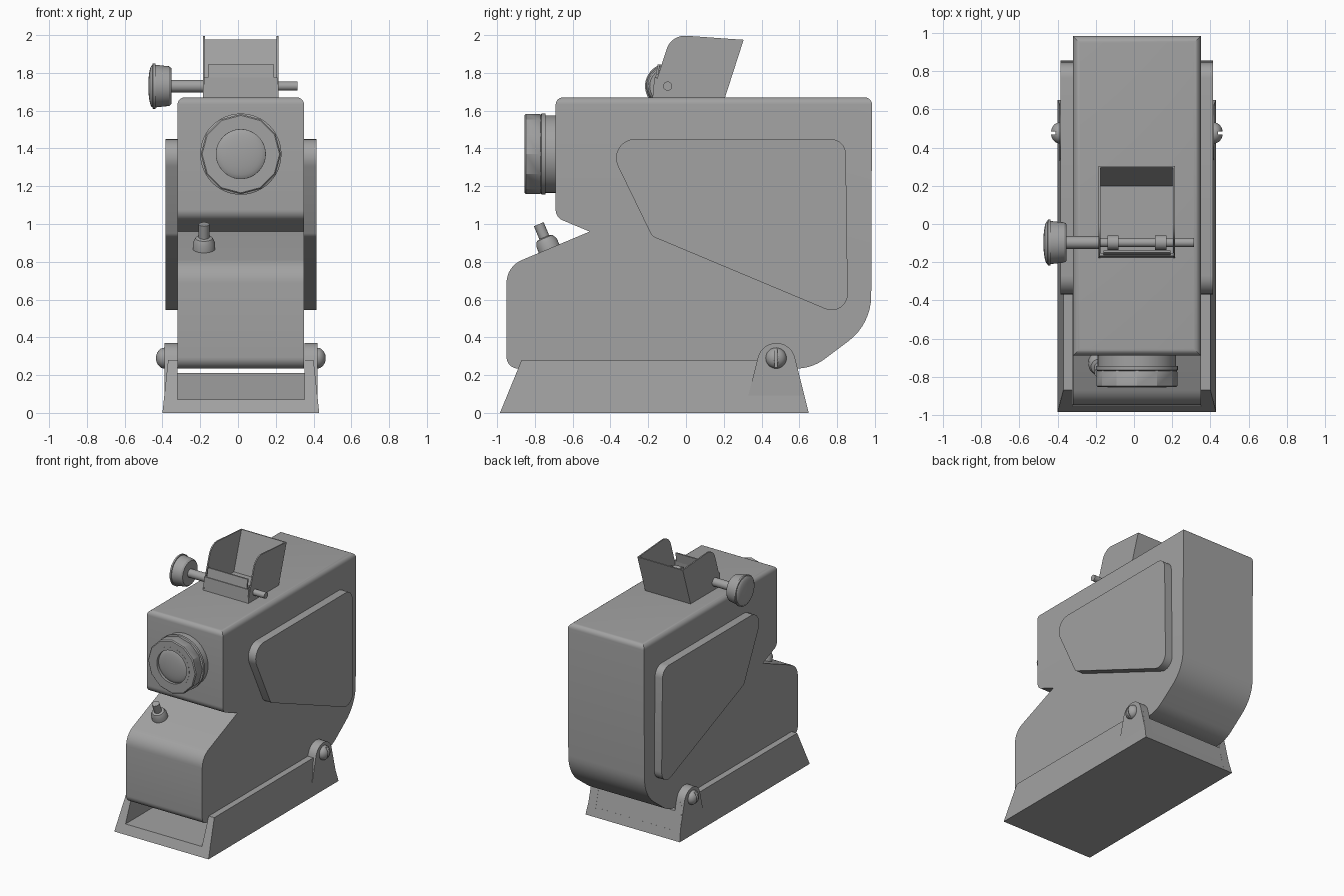
import bpy, bmesh, math
from mathutils import Vector

cube = bpy.data.objects.get("Cube")
if cube:
    bpy.data.objects.remove(cube, do_unlink=True)

CX = 0.015  # symmetry plane of the housing

grey = bpy.data.materials.new("mid grey")
grey.use_nodes = True
grey.diffuse_color = (0.36, 0.36, 0.36, 1)
grey.node_tree.nodes["Principled BSDF"].inputs["Base Color"].default_value = (0.36, 0.36, 0.36, 1)


def finish(name, bm, loc=(0, 0, 0)):
    """Turn a bmesh into a shaded object, shifted onto the symmetry plane."""
    bmesh.ops.remove_doubles(bm, verts=bm.verts, dist=1e-5)
    bmesh.ops.recalc_face_normals(bm, faces=bm.faces)
    me = bpy.data.meshes.new(name)
    bm.to_mesh(me)
    bm.free()
    me.materials.append(grey)
    me.shade_smooth()
    me.set_sharp_from_angle(angle=math.radians(28))
    ob = bpy.data.objects.new(name, me)
    ob.location = Vector(loc) + Vector((CX, 0, 0))
    bpy.context.collection.objects.link(ob)
    return ob


def rounded(corners, steps=8):
    """Outline from (y, z, radius) corners, each filleted with an arc."""
    out = []
    n = len(corners)
    for i, c in enumerate(corners):
        p = Vector(c[:2])
        r = c[2] if len(c) > 2 else 0
        if r == 0:
            out.append(p)
            continue
        a = (Vector(corners[i - 1][:2]) - p).normalized()
        b = (Vector(corners[(i + 1) % n][:2]) - p).normalized()
        half = a.angle(b) / 2
        centre = p + (a + b).normalized() * r / math.sin(half)
        start = p + a * r / math.tan(half) - centre
        end = p + b * r / math.tan(half) - centre
        turn = math.pi - 2 * half
        for k in range(steps + 1):
            t = k / steps
            out.append(centre + (start * math.sin((1 - t) * turn) + end * math.sin(t * turn)) / math.sin(turn))
    return out


def prism(corners, x0, x1):
    """Side outline extruded across x."""
    bm = bmesh.new()
    pts = rounded(corners)
    rings = [[bm.verts.new((x, p.x, p.y)) for p in pts] for x in (x0, x1)]
    bm.faces.new(rings[0])
    bm.faces.new(rings[1])
    for i in range(len(pts)):
        j = (i + 1) % len(pts)
        bm.faces.new((rings[0][i], rings[0][j], rings[1][j], rings[1][i]))
    return bm


def lathe(name, profile, loc, axis, sides=40):
    """Revolve (height, radius) points about an axis."""
    bm = bmesh.new()
    q = Vector(axis).to_track_quat('Z', 'Y')
    rings = []
    for h, r in profile:
        ring = []
        for k in range(sides):
            a = 2 * math.pi * k / sides
            ring.append(bm.verts.new(q @ Vector((r * math.cos(a), r * math.sin(a), h))))
        rings.append(ring)
    for lo, hi in zip(rings, rings[1:]):
        for k in range(sides):
            m = (k + 1) % sides
            bm.faces.new((lo[k], lo[m], hi[m], hi[k]))
    return finish(name, bm, loc)


def dome(base, height, radius, steps=8):
    return [(base + height * math.sin(t * math.pi / 2 / steps),
             radius * math.cos(t * math.pi / 2 / steps)) for t in range(steps + 1)]


def rod(name, x0, x1, r, y, z):
    lathe(name, [(0, 0), (0, r), (x1 - x0, r), (x1 - x0, 0)], (x0, y, z), (1, 0, 0), 24)


# Housing, with the four top edges rounded over
bm = prism([(-0.69, 1.67), (-0.69, 1.035, 0.06), (-0.51, 0.96), (-0.95, 0.775, 0.13),
            (-0.95, 0.235, 0.06), (0.667, 0.235, 0.25), (0.98, 0.47, 0.3),
            (0.985, 1.67)], -0.335, 0.335)
top = [e for e in bm.edges if all(v.co.z > 1.66 for v in e.verts)]
bmesh.ops.bevel(bm, geom=top, offset=0.038, segments=6, profile=0.5, affect='EDGES')
finish("housing", bm)

# Side panels
for side, word in ((1, "left"), (-1, "right")):
    finish(word + "_side_panel", prism(
        [(-0.43, 1.45, 0.1), (0.845, 1.45, 0.08), (0.858, 0.5, 0.085), (-0.18, 0.935, 0.05)],
        side * 0.33, side * 0.4))

# Base tray: floor, rear wall, leaning side walls, pivot ears and slotted screws
finish("base_floor", prism([(-0.985, 0), (-0.956, 0.07), (0.632, 0.07), (0.65, 0)], -0.34, 0.34))
finish("base_rear_wall", prism([(0.57, 0.06), (0.56, 0.21), (0.597, 0.21), (0.634, 0.06)], -0.34, 0.34))
for side, word in ((1, "left"), (-1, "right")):
    bm = prism([(-0.985, 0), (-0.87, 0.28), (0.58, 0.28), (0.65, 0)], side * 0.336, side * 0.415)
    for v in bm.verts:
        if abs(v.co.x) > 0.4:
            v.co.x -= side * 0.03 * v.co.z / 0.28
    finish(word + "_base_wall", bm)
    finish(word + "_pivot_ear", prism(
        [(0.325, 0.07), (0.4, 0.37, 0.1), (0.557, 0.37, 0.1), (0.632, 0.07)],
        side * 0.336, side * 0.405))
    screw = lathe(word + "_pivot_screw", [(0, 0), (0, 0.055)] + dome(0.02, 0.045, 0.055),
                  (side * 0.385, 0.477, 0.29), (side, 0, 0), 32)
    slot = finish(word + "_slot_cutter", prism(
        [(0.469, 0.2), (0.469, 0.4), (0.485, 0.4), (0.485, 0.2)], side * 0.425, side * 0.5))
    slot.hide_render = True
    slot.hide_set(True)
    cut = screw.modifiers.new("slot", 'BOOLEAN')
    cut.operation = 'DIFFERENCE'
    cut.object = slot

# Lens: barrel, flange, faceted grip, bezel and glass
lens, fwd = (0, -0.69, 1.37), (0, -1, 0)
lathe("lens_barrel", [(-0.01, 0), (-0.01, 0.205), (0.055, 0.205), (0.055, 0.215),
                      (0.075, 0.215), (0.08, 0.205), (0.08, 0)], lens, fwd, 48)
lathe("lens_grip", [(0.07, 0.205), (0.085, 0.212), (0.158, 0.212), (0.165, 0.205),
                    (0.165, 0.15), (0.08, 0.15)], lens, fwd, 12)
lathe("lens_bezel", [(0.08, 0.155), (0.166, 0.155), (0.166, 0.13), (0.08, 0.13)], lens, fwd, 48)
lathe("lens_glass", dome(0.14, 0.024, 0.132), lens, fwd, 48)

# Toggle switch on the sloping front
lathe("switch", [(-0.02, 0), (-0.02, 0.06), (0.035, 0.058), (0.06, 0.045), (0.065, 0.028),
                 (0.14, 0.028), (0.14, 0)],
      (-0.195, -0.725, 0.87), (0, -0.39, 0.92), 28)

# Slide hopper: two cheeks, leaning back, floor, front plate and flap
for side, word in ((1, "left"), (-1, "right")):
    finish(word + "_hopper_cheek", prism(
        [(-0.178, 1.665), (-0.172, 1.71), (-0.078, 2.002, 0.1), (0.305, 1.975), (0.205, 1.665)],
        side * 0.19, side * 0.2))
finish("hopper_back", prism([(0.195, 1.665), (0.295, 1.976), (0.305, 1.975), (0.205, 1.665)], -0.2, 0.2))
finish("hopper_floor", prism([(-0.16, 1.665), (-0.16, 1.675), (0.2, 1.675), (0.2, 1.665)], -0.195, 0.195))
finish("hopper_front", prism([(-0.176, 1.665), (-0.168, 1.775), (-0.152, 1.775), (-0.16, 1.665)], -0.195, 0.195))
finish("hopper_flap", prism([(-0.163, 1.77), (-0.15, 1.845), (-0.138, 1.845), (-0.151, 1.77)], -0.175, 0.175))

# Feed shaft with rollers and turning knob
SY, SZ = -0.097, 1.73
rod("feed_shaft", -0.37, 0.3, 0.024, SY, SZ)
rod("shaft_sleeve", -0.375, -0.2, 0.033, SY, SZ)
for x, word in ((-0.155, "right"), (0.095, "left")):
    rod(word + "_roller", x, x + 0.06, 0.038, SY, SZ)
lathe("feed_knob", [(0, 0), (0, 0.095), (0.012, 0.105), (0.085, 0.113), (0.085, 0.12), (0.098, 0.12)]
      + dome(0.1, 0.022, 0.112), (-0.368, SY, SZ), (-1, 0, 0), 40)
